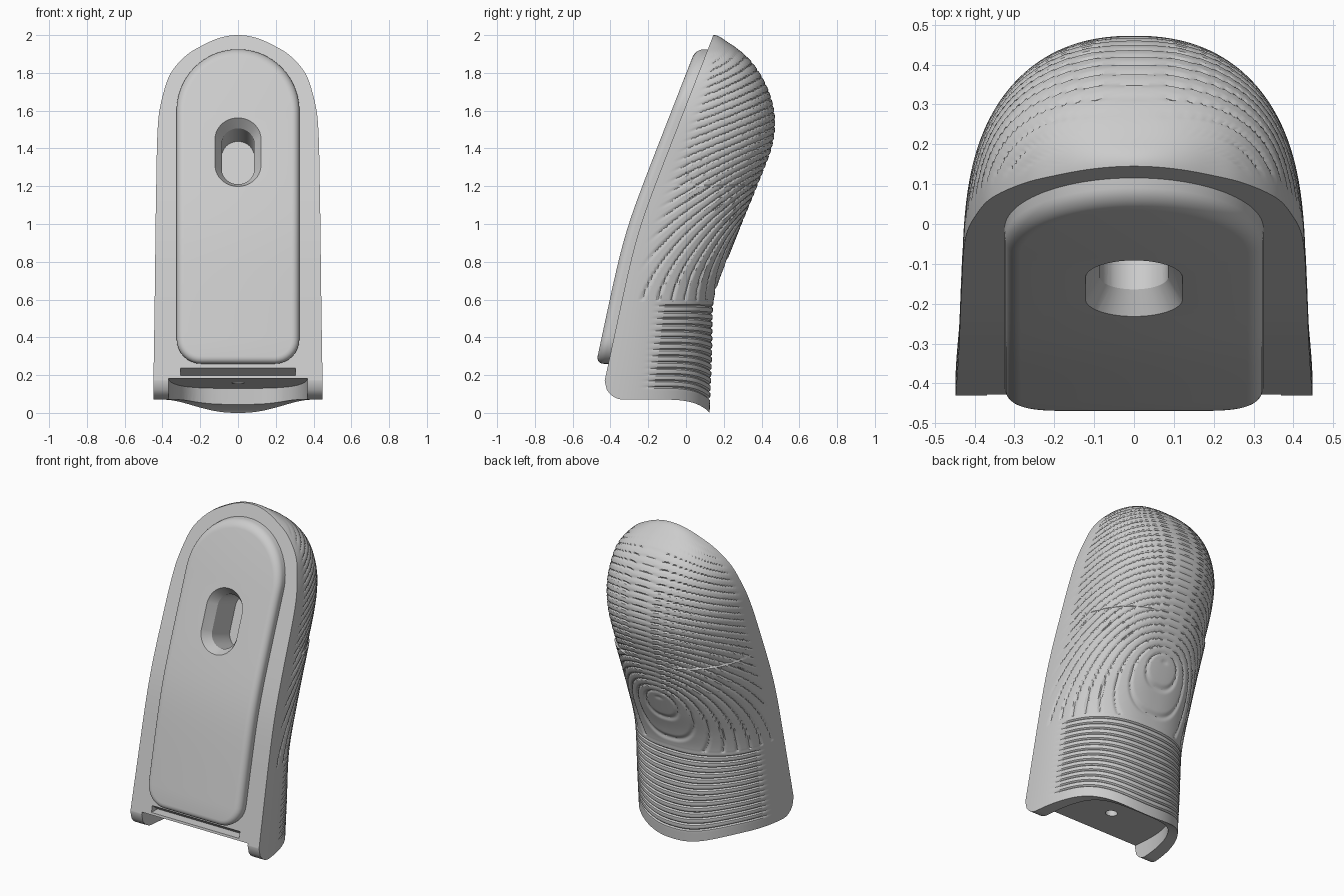
import bpy, bmesh
from math import sin, cos, pi, sqrt, hypot, radians, log, exp

if "Cube" in bpy.data.objects:
    bpy.data.objects.remove(bpy.data.objects["Cube"])

grey = bpy.data.materials.new("matte_grey")
grey.use_nodes = True
grey.diffuse_color = (0.6, 0.6, 0.6, 1)
grey.node_tree.nodes["Principled BSDF"].inputs["Base Color"].default_value = (0.6, 0.6, 0.6, 1)


def loft(name, rings):
    """Solid through closed rings, capped with strips joining opposite points."""
    bm = bmesh.new()
    rows = [[bm.verts.new(p) for p in ring] for ring in rings]
    m = len(rows[0])
    for a, b in zip(rows, rows[1:]):
        for i in range(m):
            j = (i + 1) % m
            bm.faces.new((a[i], a[j], b[j], b[i]))
    for row in (rows[0], rows[-1]):
        for i in range((m - 1) // 2):
            ids = dict.fromkeys((i, i + 1, m - 2 - i, m - 1 - i))
            bm.faces.new([row[k] for k in ids])
    bmesh.ops.recalc_face_normals(bm, faces=bm.faces)
    mesh = bpy.data.meshes.new(name)
    bm.to_mesh(mesh)
    bm.free()
    mesh.materials.append(grey)
    obj = bpy.data.objects.new(name, mesh)
    bpy.context.collection.objects.link(obj)
    return obj


def smoothstep(lo, hi, v):
    t = min(1, max(0, (v - lo) / (hi - lo)))
    return t * t * (3 - 2 * t)


def curve(points):
    """Smooth interpolation over height, eased so it closes roundly at the top."""
    pts = [(sqrt(2 - z), v) for z, v in points]
    n = len(pts)
    slope = []
    for i in range(n):
        a, b = pts[max(0, i - 1)], pts[min(n - 1, i + 1)]
        slope.append((b[1] - a[1]) / (b[0] - a[0]))

    def value(z):
        s = sqrt(max(0, 2 - z))
        i = 0
        while i < n - 2 and s > pts[i + 1][0]:
            i += 1
        h = pts[i + 1][0] - pts[i][0]
        t = (s - pts[i][0]) / h
        return ((2*t**3 - 3*t*t + 1) * pts[i][1] + (t**3 - 2*t*t + t) * h * slope[i]
                + (3*t*t - 2*t**3) * pts[i + 1][1] + (t**3 - t*t) * h * slope[i + 1])
    return value


half_width = curve([(2, 0), (1.95, .18), (1.9, .265), (1.8, .355), (1.7, .393),
                    (1.55, .422), (1.2, .433), (.6, .441), (0, .45)])
back_line = curve([(2, .147), (1.97, .21), (1.93, .27), (1.85, .355), (1.7, .44),
                   (1.55, .472), (1.4, .453), (1.2, .377), (1, .295), (.85, .235),
                   (.7, .175), (.58, .145), (.3, .138), (0, .125)])


def front_line(z):
    """Two straight runs with a soft bend between them."""
    low, high = -.42 + .214 * (z - .22), .145 + .391 * (z - 2)
    k = 60
    return max(low, high) + log(1 + exp(-k * abs(low - high))) / k


def groove(phase, width):
    return max(0, 1 - abs((phase + .5) % 1 - .5) / width)


# Shell: U sections stacked upward, with engraved contour lines
SEGMENTS = 170
STEP = .0075


def shell_ring(level):
    ring = []
    for i in range(SEGMENTS + 1):
        a = pi * i / SEGMENTS
        c, s = cos(a), max(0, sin(a))
        # Lower rim dips at the back and rounds up at the front corners
        q = max(0, 1 - s / .15)
        rim = .07 * smoothstep(0, .85, abs(c)) + .1 * (1 - sqrt(max(0, 1 - q * q)))
        z = rim + level * (.6 - rim) / .6 if level < .6 else level
        yf = front_line(z)
        power = 2 / (2.3 + .3 * smoothstep(1.2, .4, z) if z > 1.2 else 2.45)
        x = half_width(z) * abs(c) ** power * (1 if c > 0 else -1)
        y = yf + max(.002, back_line(z) - yf) * s ** power
        # Level bands below, arching loops above
        if level < .595:
            cut = groove(level / (5 * STEP), .22) * smoothstep(.25, .5, s)
            cut *= level > .05
        else:
            side, rise = (a - pi / 2) * .42, level - .95
            cut = groove((hypot(side, rise) + .6 * rise) / .06, .15)
            cut *= smoothstep(.06, .2, s) * smoothstep(1.96, 1.85, z) if z > 1.85 else smoothstep(.06, .2, s)
        ring.append((x - .009 * cut * c, y - .009 * cut * s, z))
    return ring


levels = [i * STEP for i in range(258)]
top_gap = sqrt(2 - levels[-1])
levels += [2 - (top_gap * (1 - i / 14)) ** 2 for i in range(1, 14)] + [1.9999]
shell = loft("grip_shell", [shell_ring(v) for v in levels])


# Front pad: arched plate with a rounded rim that follows the front bend
def pad_ring(inset, offset):
    half = []
    for i in range(9):
        a = -pi / 2 + pi / 2 * i / 8
        half.append((.195 + (.13 - inset) * cos(a), .39 + (.13 - inset) * sin(a)))
    half += [(.325 - inset, .39 + 1.21 * i / 30) for i in range(1, 30)]
    for i in range(24):
        a = pi / 2 * i / 24
        half.append(((.325 - inset) * cos(a), 1.6 + (.325 - inset) * sin(a)))
    ring = half + [(-x, z) for x, z in reversed(half)]
    return [(x, front_line(z) + offset, z) for x, z in ring]


rim_turn = [pi / 2 * i / 6 for i in range(7)]
pad = loft("front_pad", [pad_ring(0, .03)] +
           [pad_ring(.04 * (1 - cos(t)), -.025 - .04 * sin(t)) for t in rim_turn])


# Slot cutter: stadium with a chamfered mouth, square to the sloping pad
def slot_ring(depth, hw, hh):
    ring = []
    for i in range(48):
        a = 2 * pi * (i + .5) / 48
        u = hw * cos(a)
        v = hw * sin(a) + (hh - hw) * (1 if sin(a) > 0 else -1)
        ring.append((u, -.162 + .93 * depth + .364 * v, 1.38 - .364 * depth + .93 * v))
    return ring


slot = loft("slot_cutter", [slot_ring(-.03, .14, .213), slot_ring(0, .122, .195),
                            slot_ring(.06, .086, .159), slot_ring(.25, .086, .159)])


# Base recess cutter with a sloping ceiling
def recess_ring(bottom):
    ring = []
    for i in range(41):
        a = pi * i / 40
        c, s = cos(a), max(0, sin(a))
        x = .37 * abs(c) ** .6 * (1 if c > 0 else -1)
        y = -.6 + .66 * s ** .6
        ring.append((x, y, -.2 if bottom else .155 - .11 * (y + .17)))
    return ring


recess = loft("recess_cutter", [recess_ring(True), recess_ring(False)])

# Narrow wedge notch below the pad
notch_side = [(-.5, .24), (-.42, .24), (-.365, .197), (-.5, .197)]
notch = loft("notch_cutter", [[(x, y, z) for y, z in notch_side] for x in (-.305, .305)])

# Fastening hole in the base
hole = loft("hole_cutter", [[(.035 * cos(pi * i / 12), -.2 + .035 * sin(pi * i / 12), z)
                             for i in range(24)] for z in (.05, .4)])


def finish(obj, cutters):
    bpy.ops.object.select_all(action="DESELECT")
    obj.select_set(True)
    bpy.context.view_layer.objects.active = obj
    for cutter in cutters:
        mod = obj.modifiers.new("cut", "BOOLEAN")
        mod.operation, mod.solver, mod.object = "DIFFERENCE", "EXACT", cutter
        bpy.ops.object.modifier_apply(modifier=mod.name)
    bpy.ops.object.shade_smooth_by_angle(angle=radians(30))


finish(shell, [slot, recess, notch, hole])
finish(pad, [slot])
for cutter in (slot, recess, notch, hole):
    bpy.data.objects.remove(cutter)
